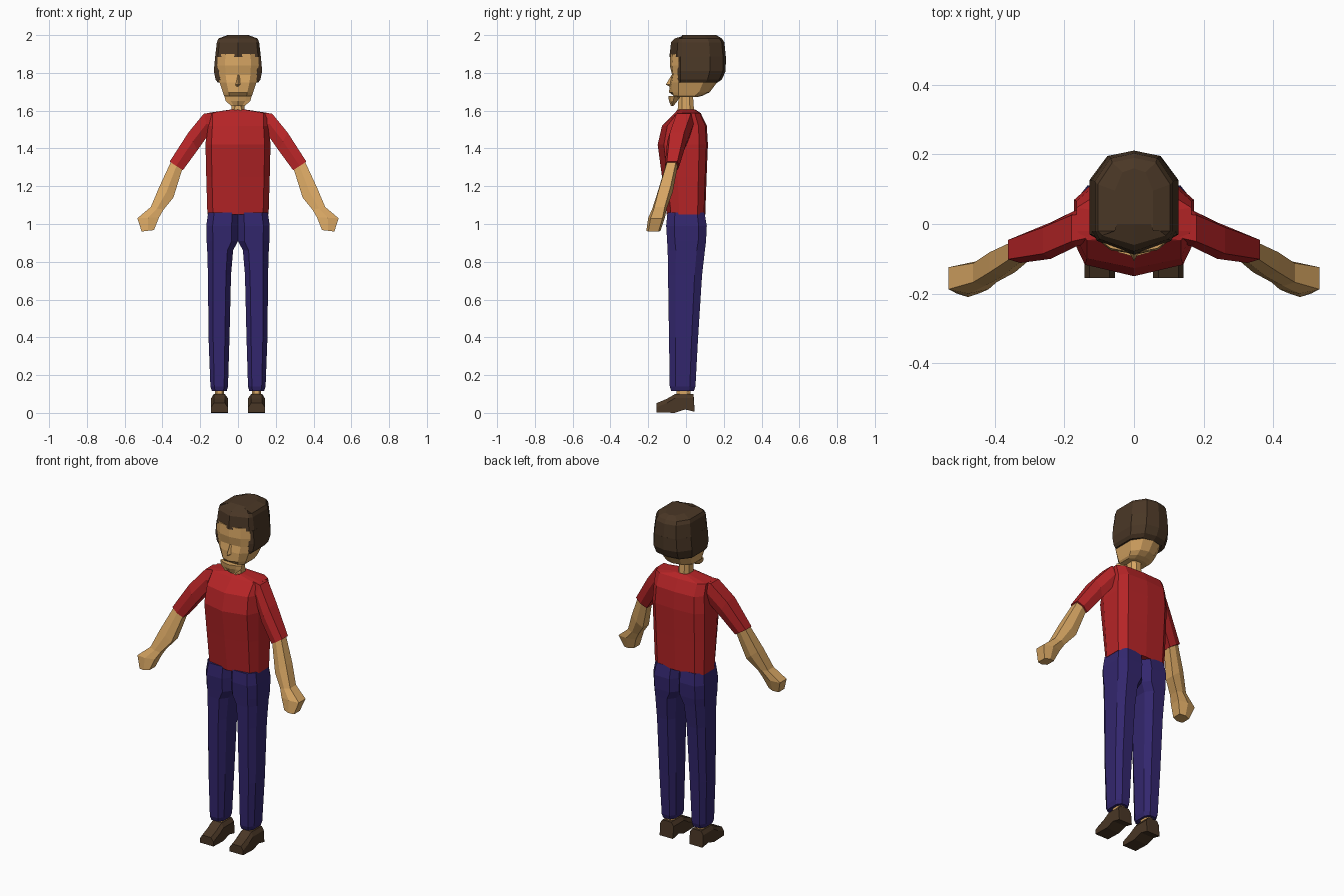
import bpy, bmesh

if "Cube" in bpy.data.objects:
    bpy.data.objects.remove(bpy.data.objects["Cube"])


def material(name, rgb):
    m = bpy.data.materials.new(name)
    m.diffuse_color = (*rgb, 1)
    m.use_nodes = True
    m.node_tree.nodes["Principled BSDF"].inputs["Base Color"].default_value = m.diffuse_color
    return m


RED = material("shirt red", (0.47, 0.018, 0.02))
BLUE = material("trouser blue", (0.033, 0.02, 0.155))
SKIN = material("skin tan", (0.68, 0.38, 0.125))
BROWN = material("dark brown", (0.068, 0.038, 0.019))


def loft(name, rings, mat, mirror=False):
    """Skin a stack of equal-length point rings and cap both ends."""
    bm = bmesh.new()
    vs = [[bm.verts.new(p) for p in ring] for ring in rings]
    n = len(vs[0])
    for a, b in zip(vs, vs[1:]):
        for i in range(n):
            j = (i + 1) % n
            bm.faces.new((a[i], a[j], b[j], b[i]))
    bm.faces.new(vs[0][::-1])
    bm.faces.new(vs[-1])
    bmesh.ops.recalc_face_normals(bm, faces=bm.faces)
    me = bpy.data.meshes.new(name)
    bm.to_mesh(me)
    bm.free()
    me.materials.append(mat)
    ob = bpy.data.objects.new(name, me)
    bpy.context.collection.objects.link(ob)
    if mirror:
        mod = ob.modifiers.new("mirror", 'MIRROR')
        mod.use_mirror_merge = False
    return ob


def sym(z, half):
    """Left-right symmetric ring; half runs from front centre to back centre."""
    pts = half + [(-x, y) for x, y in half[-2:0:-1]]
    return [(x, y, z) for x, y in pts]


def octagon(z, x0, x1, y0, y1, c=0.25):
    """Box section with chamfered corners."""
    cx, cy = (x1 - x0) * c, (y1 - y0) * c
    return [(x0 + cx, y0, z), (x1 - cx, y0, z), (x1, y0 + cy, z), (x1, y1 - cy, z),
            (x1 - cx, y1, z), (x0 + cx, y1, z), (x0, y1 - cy, z), (x0, y0 + cy, z)]


def limb(outer, inner, yf, yb):
    """Six-sided arm section between an outer and an inner (x, z) point."""
    (ox, oz), (ix, iz) = outer, inner
    mx, mz, d = (ox + ix) / 2, (oz + iz) / 2, (yb - yf) * 0.14
    return [(ox, yb - d, oz), (ox, yf + d, oz), (mx, yf, mz),
            (ix, yf + d, iz), (ix, yb - d, iz), (mx, yb, mz)]


# shirt body with a ridged chest
loft("shirt", [
    sym(z, [(0, f), (.82 * w, f * .78), (w, f * .35), (w, b * .6), (.75 * w, b * .93), (0, b)])
    for z, w, f, b in [(1.05, .162, -.102, .102), (1.25, .168, -.127, .109),
                       (1.42, .172, -.15, .116), (1.52, .165, -.127, .11),
                       (1.587, .165, -.06, .078), (1.605, .045, -.045, .05)]], RED)

# sleeves
loft("sleeves", [limb((.12, 1.59), (.12, 1.46), -.05, .045),
                 limb((.18, 1.585), (.155, 1.475), -.065, .04),
                 limb((.262, 1.485), (.215, 1.39), -.1, .005),
                 limb((.362, 1.33), (.292, 1.285), -.112, -.035)], RED, True)

# bare forearms ending in simple fists
loft("forearms", [limb((.35, 1.34), (.292, 1.30), -.105, -.042),
                  limb((.415, 1.2), (.342, 1.14), -.15, -.07),
                  limb((.462, 1.09), (.395, 1.075), -.178, -.102),
                  limb((.533, 1.03), (.418, 1.035), -.2, -.112),
                  limb((.51, .96), (.445, .968), -.21, -.135)], SKIN, True)

# trouser legs meeting at the crotch
loft("trousers", [octagon(z, a, b, f, k, c) for z, a, b, f, k, c in [
    (1.06, 0, .158, -.098, .098, .2), (.99, 0, .168, -.105, .11, .2),
    (.91, 0, .166, -.1, .106, .2), (.86, .026, .163, -.097, .1, .22),
    (.73, .037, .159, -.095, .085, .22), (.4, .045, .156, -.09, .064, .22),
    (.14, .053, .146, -.086, .05, .22), (.115, .06, .138, -.078, .042, .22)]], BLUE, True)

# ankles
loft("ankles", [octagon(z, .073, .123, -.05, .025) for z in (.08, .14)], SKIN, True)

# shoes: side profile swept across the foot
profile = [(-.155, .003), (-.155, .052), (-.1, .075), (-.058, .1), (.04, .1),
           (.046, .006), (-.005, .018), (-.06, 0)]
loft("shoes", [[(x, y, z if z < .05 else z - drop) for y, z in profile]
               for x, drop in ((.054, .022), (.07, 0), (.128, 0), (.142, .022))], BROWN, True)

# neck
loft("neck", [octagon(1.58, -.036, .036, -.046, .044),
              octagon(1.72, -.03, .03, -.036, .034)], SKIN)


# head, with recessed eyes and a notch under the upper lip
def face_ring(z, w, f, cheek, b):
    return sym(z, [(0, f), (w * .62, cheek), (w, -.04), (w, b * .55), (.6 * w, b * .9), (0, b)])


loft("head", [face_ring(*r) for r in [
    (1.672, .065, -.06, -.055, .06), (1.68, .074, -.064, -.066, .09),
    (1.697, .08, -.09, -.072, .125), (1.75, .098, -.084, -.075, .165),
    (1.79, .106, -.074, -.068, .18), (1.84, .11, -.086, -.075, .18),
    (1.9, .108, -.083, -.07, .18)]], SKIN)

# wedge chin
loft("chin", [sym(z, [(0, f), (.6 * w, f + .012), (w, (f + b) / 2), (.6 * w, b), (0, b)])
              for z, w, f, b in [(1.677, .072, -.094, -.03), (1.652, .066, -.09, -.045),
                                 (1.625, .036, -.08, -.066)]], SKIN)

# nose
loft("nose", [[(-w, -.07, z), (0, f, z), (w, -.07, z)] for z, w, f in
              [(1.725, .014, -.08), (1.738, .02, -.107), (1.79, .01, -.076)]], SKIN)

# hair: cap with pointed fringe
loft("hair_cap", [
    sym(z, [(0, f), (.88 * w, f * .55), (w, -.02), (w, b * .6), (.6 * w, b * .93), (0, b)])
    for z, w, f, b in [(1.885, .121, -.088, .211), (1.962, .112, -.079, .203),
                       (1.982, .104, -.06, .19), (2.0, .055, .0, .16)]], BROWN)

# hair: sides and back
loft("hair_back", [
    sym(z, [(0, -.042), (.8 * w, -.045), (w, -.03), (w, b * .6), (.6 * w, b * .93), (0, b)])
    for z, w, b in [(1.748, .107, .165), (1.765, .119, .19), (1.81, .128, .21),
                    (1.886, .121, .211)]], BROWN)
